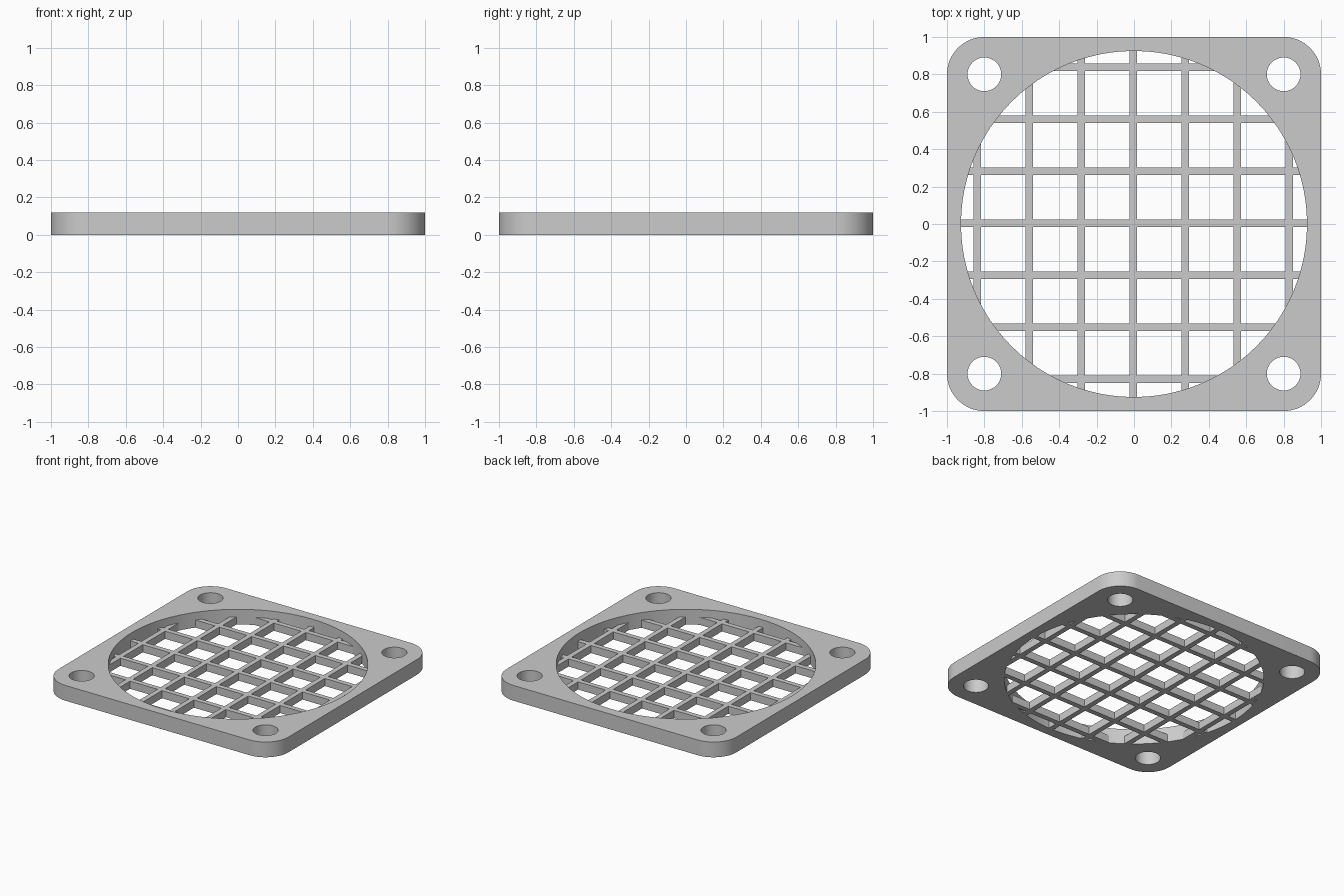
import bpy
import bmesh
import math

cube = bpy.data.objects.get("Cube")
if cube:
    bpy.data.objects.remove(cube, do_unlink=True)

HEIGHT = 0.12
BAR_HEIGHT = 0.06
BAR_WIDTH = 0.04
PITCH = 0.278
BORE = 0.925
CORNER = 0.2
HOLE_AT = 0.8
HOLE_RADIUS = 0.09
GRID_X, GRID_Y = -0.004, 0.005

grey = bpy.data.materials.new("Light grey")
grey.use_nodes = True
grey.diffuse_color = (0.6, 0.6, 0.6, 1)
grey.node_tree.nodes["Principled BSDF"].inputs["Base Color"].default_value = (0.6, 0.6, 0.6, 1)


def circle(cx, cy, radius, count, start=0.0, sweep=2 * math.pi, closed=True):
    steps = count if closed else count - 1
    return [(cx + radius * math.cos(start + sweep * i / steps),
             cy + radius * math.sin(start + sweep * i / steps)) for i in range(count)]


def prisms(name, outlines, z0, z1):
    """One object holding each outline extruded from z0 to z1."""
    bm = bmesh.new()
    for outline in outlines:
        face = bm.faces.new([bm.verts.new((x, y, z0)) for x, y in outline])
        top = bmesh.ops.extrude_face_region(bm, geom=[face])["geom"]
        verts = [g for g in top if isinstance(g, bmesh.types.BMVert)]
        bmesh.ops.translate(bm, verts=verts, vec=(0, 0, z1 - z0))
    bmesh.ops.recalc_face_normals(bm, faces=bm.faces[:])
    mesh = bpy.data.meshes.new(name)
    bm.to_mesh(mesh)
    bm.free()
    mesh.materials.append(grey)
    obj = bpy.data.objects.new(name, mesh)
    bpy.context.collection.objects.link(obj)
    return obj


def cut(obj, cutter):
    """Subtract the cutter, apply, and remove it."""
    cutter.hide_render = True
    bpy.ops.object.select_all(action="DESELECT")
    bpy.context.view_layer.objects.active = obj
    obj.select_set(True)
    mod = obj.modifiers.new("Cut", "BOOLEAN")
    mod.operation = "DIFFERENCE"
    mod.solver = "EXACT"
    mod.object = cutter
    bpy.ops.object.modifier_apply(modifier=mod.name)
    bpy.data.objects.remove(cutter, do_unlink=True)
    bpy.ops.object.shade_smooth_by_angle(angle=math.radians(30))


# Square frame with rounded corners, a round bore and four bolt holes
outline = []
for i, (sx, sy) in enumerate([(1, 1), (-1, 1), (-1, -1), (1, -1)]):
    c = 1 - CORNER
    outline += circle(sx * c, sy * c, CORNER, 17, i * math.pi / 2, math.pi / 2, False)
frame = prisms("frame", [outline], 0, HEIGHT)
openings = [circle(0, 0, BORE, 96)]
openings += [circle(sx * HOLE_AT, sy * HOLE_AT, HOLE_RADIUS, 40)
             for sx in (-1, 1) for sy in (-1, 1)]
cut(frame, prisms("frame_cutter", openings, -0.1, HEIGHT + 0.1))

# Grille: a thin disc with square cells removed, leaving crossing bars
grille = prisms("grille", [circle(0, 0, BORE, 96)], 0, BAR_HEIGHT)
half = (PITCH - BAR_WIDTH) / 2
cells = []
for i in range(-4, 4):
    for j in range(-4, 4):
        x = GRID_X + (i + 0.5) * PITCH
        y = GRID_Y + (j + 0.5) * PITCH
        cells.append([(x - half, y - half), (x + half, y - half),
                      (x + half, y + half), (x - half, y + half)])
cut(grille, prisms("grille_cutter", cells, -0.1, BAR_HEIGHT + 0.1))
